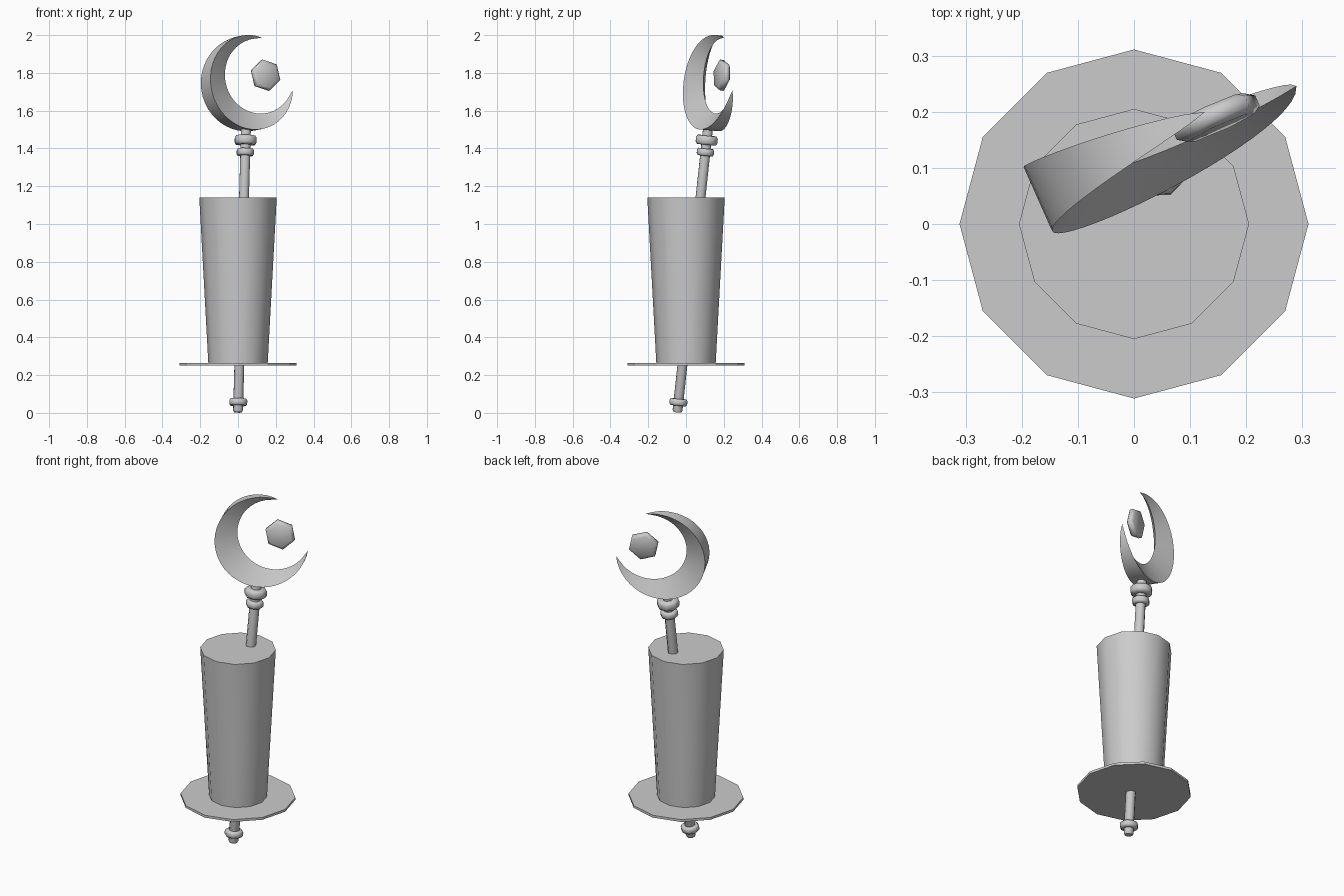
import bpy, bmesh, math
from mathutils import Matrix, Vector

cube = bpy.data.objects.get("Cube")
if cube:
    bpy.data.objects.remove(cube, do_unlink=True)

grey = bpy.data.materials.new("plain grey")
grey.use_nodes = True
COLOUR = (0.6, 0.6, 0.6, 1)
grey.diffuse_color = COLOUR
grey.node_tree.nodes["Principled BSDF"].inputs["Base Color"].default_value = COLOUR

# Tilted frame shared by the rod, collars, crescent and gem
axis = Vector((0.028, 0.108, 1)).normalized()
turn = math.radians(24)
side = Vector((math.cos(turn), math.sin(turn), 0))
side = (side - axis * side.dot(axis)).normalized()
front = side.cross(axis)
FOOT = Vector((0, -0.046, 0.003))


def tilted(u, w):
    """Frame with x sideways, y along the rod, z out of the front."""
    m = Matrix((side, axis, front)).transposed().to_4x4()
    m.translation = FOOT + side * u + axis * w
    return m


def finish(name, bm, matrix, angle):
    bmesh.ops.remove_doubles(bm, verts=bm.verts, dist=1e-5)
    bmesh.ops.recalc_face_normals(bm, faces=bm.faces)
    bm.transform(matrix)
    mesh = bpy.data.meshes.new(name)
    bm.to_mesh(mesh)
    bm.free()
    mesh.materials.append(grey)
    obj = bpy.data.objects.new(name, mesh)
    bpy.context.collection.objects.link(obj)
    bpy.ops.object.select_all(action='DESELECT')
    obj.select_set(True)
    bpy.context.view_layer.objects.active = obj
    bpy.ops.object.shade_smooth_by_angle(angle=math.radians(angle))


def lathe(name, profile, sides, matrix=Matrix(), phase=0, angle=50):
    """Closed solid of revolution about z from (radius, height) points."""
    bm = bmesh.new()
    rings = [[bm.verts.new((r * math.cos(a), r * math.sin(a), h))
              for a in (phase + math.tau * i / sides for i in range(sides))]
             for r, h in profile]
    for low, high in zip(rings, rings[1:]):
        for i in range(sides):
            j = (i + 1) % sides
            bm.faces.new((low[i], low[j], high[j], high[i]))
    bm.faces.new(rings[0])
    bm.faces.new(rings[-1])
    finish(name, bm, matrix, angle)


# Upright body and base plate
lathe("tapered_body", [(0.157, 0.26), (0.205, 1.14)], 12)
lathe("base_plate", [(0.311, 0.25), (0.311, 0.264)], 12, angle=25)

# Slanted rod with rounded collars
along = Matrix.Rotation(-math.pi / 2, 4, 'X')
lathe("rod", [(0.022, 0), (0.028, 0.012), (0.028, 1.52)], 8, tilted(0, 0) @ along)
for name, w, r, h in (("bottom_collar", 0.054, 0.051, 0.018),
                      ("lower_collar", 1.386, 0.049, 0.019),
                      ("upper_collar", 1.45, 0.062, 0.024)):
    lathe(name, [(0.026, -h), (r * 0.87, -h), (r, -h * 0.5),
                 (r, h * 0.5), (r * 0.87, h), (0.026, h)],
          8, tilted(0, w) @ along, angle=75)

# Crescent: wide outer band narrowing to a sharp inner edge and pointed tips
OUTER, INNER, SHIFT, HALF_GAP, STEPS = 0.253, 0.2, 0.07, math.radians(40), 36
bm = bmesh.new()
sections = []
for i in range(STEPS + 1):
    t = i / STEPS
    a = HALF_GAP + (math.tau - 2 * HALF_GAP) * t
    # distance from the outer centre to the shifted inner circle
    reach = SHIFT * math.cos(a) + math.sqrt(INNER ** 2 - (SHIFT * math.sin(a)) ** 2)
    if i in (0, STEPS):
        reach = OUTER
    half = 0.066 * math.sin(math.pi * t) ** 0.8 if 0 < i < STEPS else 0
    d = Vector((math.cos(a), math.sin(a), 0))
    z = Vector((0, 0, half))
    sections.append([bm.verts.new(p) for p in
                     (d * OUTER + z, d * OUTER - z, d * min(reach, OUTER))])
for p, q in zip(sections, sections[1:]):
    for i in range(3):
        j = (i + 1) % 3
        bm.faces.new((p[i], p[j], q[j], q[i]))
bmesh.ops.dissolve_degenerate(bm, dist=1e-5, edges=bm.edges)
finish("crescent", bm, tilted(0.012, 1.756) @ Matrix.Rotation(math.radians(35), 4, 'Z'), 40)

# Six-sided gem floating inside the crescent
lathe("gem", [(0.068, -0.02), (0.084, -0.01), (0.084, 0.01), (0.068, 0.02)],
      6, tilted(0.105, 1.803), phase=math.radians(-14), angle=75)
